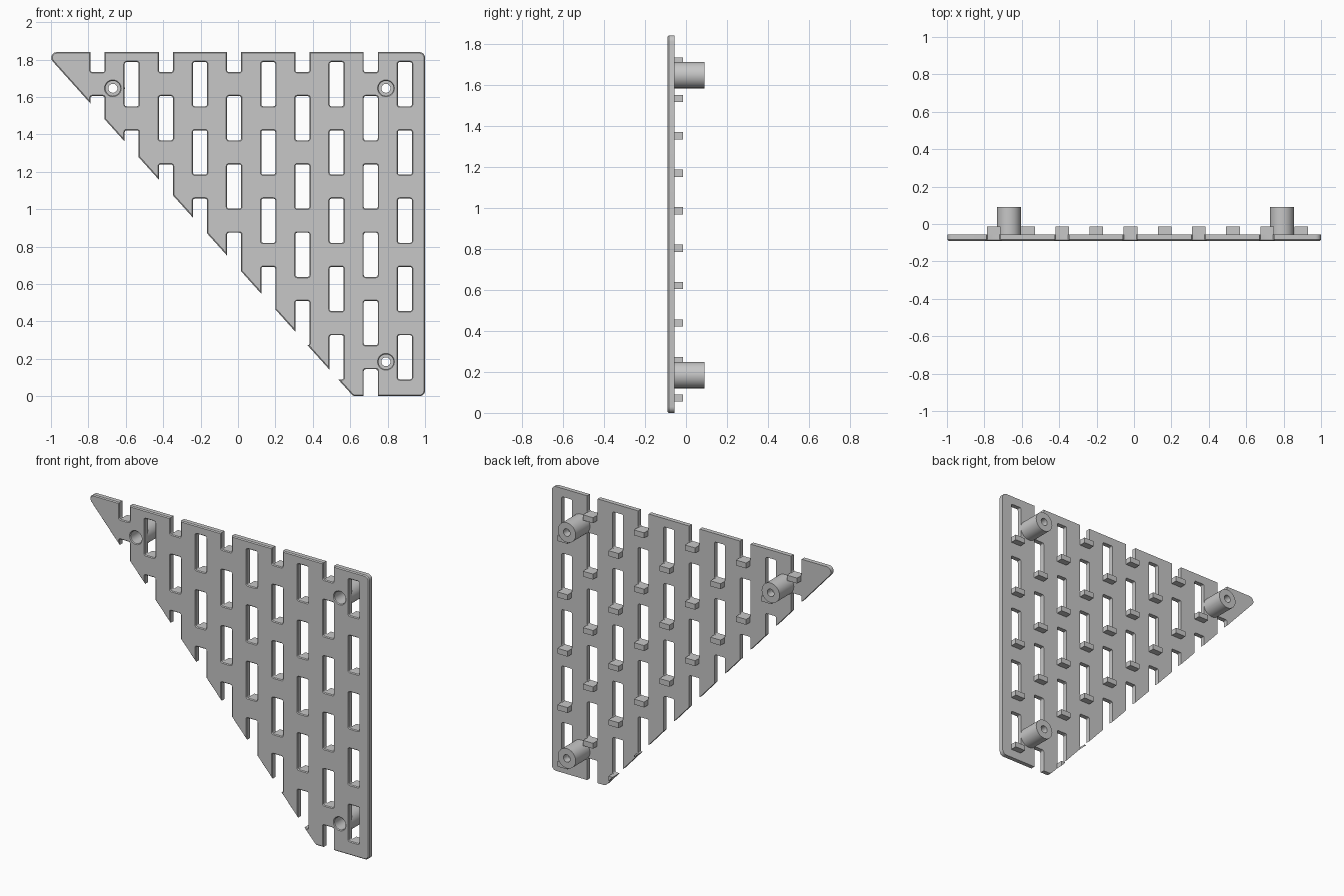
import bpy, bmesh, math
from mathutils import Vector

if "Cube" in bpy.data.objects:
    bpy.data.objects.remove(bpy.data.objects["Cube"])

FRONT, BACK, PEG_END, BOSS_END = -0.09, -0.056, -0.014, 0.09
TOP = 1.84
PITCH, SLOT_H, SLOT_W = 0.365, 0.236, 0.075
OUTLINE = [(1.0, 0.0), (1.0, TOP), (-1.036, TOP), (0.616, 0.0)]
BOSSES = [(-0.669, 1.646), (0.791, 1.646), (0.791, 0.184)]

grey = bpy.data.materials.new("light grey plastic")
grey.diffuse_color = (0.57, 0.57, 0.57, 1)
grey.use_nodes = True
grey.node_tree.nodes["Principled BSDF"].inputs["Base Color"].default_value = grey.diffuse_color


def rounded(points, r, inset=0.0, steps=5):
    """Counter-clockwise (x, z) polygon with round corners, shrunk by inset."""
    pts = [Vector(p) for p in points]
    loop = []
    for i, p in enumerate(pts):
        a = (p - pts[i - 1]).normalized()
        b = (pts[(i + 1) % len(pts)] - p).normalized()
        turn = math.atan2(a.x * b.y - a.y * b.x, a.dot(b))
        bis = (b - a).normalized()
        centre = p + bis * (r / math.sin((math.pi - turn) / 2))
        start = math.atan2(-a.x, a.y)
        for k in range(steps + 1):
            t = start + turn * k / steps
            loop.append(centre + Vector((math.cos(t), math.sin(t))) * (r - inset))
    return loop


def rect(x, z0, z1, w):
    return [(x - w / 2, z0), (x + w / 2, z0), (x + w / 2, z1), (x - w / 2, z1)]


def circle(x, z, r, n=32):
    return [(x + r * math.cos(2 * math.pi * k / n),
             z + r * math.sin(2 * math.pi * k / n)) for k in range(n)]


def skin(bm, rings, closed=False):
    """Join (y, loop) rings into a capped solid, or a closed tube."""
    rows = [[bm.verts.new((p[0], y, p[1])) for p in loop] for y, loop in rings]
    n = len(rows[0])
    pairs = list(zip(rows, rows[1:])) + ([(rows[-1], rows[0])] if closed else [])
    for lo, hi in pairs:
        for i in range(n):
            j = (i + 1) % n
            bm.faces.new((lo[i], lo[j], hi[j], hi[i]))
    if not closed:
        bm.faces.new(rows[0])
        bm.faces.new(rows[-1])


def make(name, bm):
    bmesh.ops.recalc_face_normals(bm, faces=bm.faces)
    mesh = bpy.data.meshes.new(name)
    bm.to_mesh(mesh)
    bm.free()
    mesh.materials.append(grey)
    ob = bpy.data.objects.new(name, mesh)
    bpy.context.collection.objects.link(ob)
    return ob


def smooth(ob):
    bpy.ops.object.select_all(action='DESELECT')
    ob.select_set(True)
    bpy.context.view_layer.objects.active = ob
    bpy.ops.object.shade_smooth_by_angle(angle=math.radians(30))


# Staggered slot grid: column centre and slot bottom
slots = []
for col in range(10):
    x = -0.751 + 0.1826 * col
    first = 1.55 if col % 2 else 1.733
    slots += [(x, first - PITCH * row) for row in range(6)]

# Triangular plate with chamfered front rim
bm = bmesh.new()
c = 0.006
skin(bm, [(FRONT, rounded(OUTLINE, 0.03, c)), (FRONT + c, rounded(OUTLINE, 0.03)),
          (BACK, rounded(OUTLINE, 0.03))])
plate = make("slotted_plate", bm)

# Cutter: chamfered slots and screw holes
bm = bmesh.new()
f = 0.005
for x, z in slots:
    box = rect(x, z, z + SLOT_H, SLOT_W)
    skin(bm, [(FRONT - f, rounded(box, 0.009, -2 * f, 3)),
              (FRONT + f, rounded(box, 0.009, 0, 3)),
              (BACK + 0.02, rounded(box, 0.009, 0, 3))])
for x, z in BOSSES:
    skin(bm, [(FRONT - f, circle(x, z, 0.04 + 2 * f)), (FRONT + f, circle(x, z, 0.04)),
              (BACK + 0.02, circle(x, z, 0.04))])
cutter = make("plate_cutter", bm)
cutter.hide_render = True
mod = plate.modifiers.new("slots", 'BOOLEAN')
mod.operation, mod.solver, mod.object = 'DIFFERENCE', 'EXACT', cutter
deps = bpy.context.evaluated_depsgraph_get()
plate.data = bpy.data.meshes.new_from_object(plate.evaluated_get(deps))
plate.modifiers.clear()
bpy.data.objects.remove(cutter)
smooth(plate)

# Pegs under each slot, trimmed along the sloping edge
bm = bmesh.new()
for x, z in slots:
    if z > 0:
        box = rect(x + 0.002, z - 0.035, z, 0.073)
        skin(bm, [(BACK - 0.005, box), (PEG_END, box)])
a, b = Vector((-1.036, 0, TOP)), Vector((0.616, 0, 0))
bmesh.ops.bisect_plane(bm, geom=bm.verts[:] + bm.edges[:] + bm.faces[:],
                       plane_co=a, plane_no=Vector((a.z - b.z, 0, b.x - a.x)),
                       clear_inner=True)
bmesh.ops.holes_fill(bm, edges=[e for e in bm.edges if e.is_boundary])
make("hook_pegs", bm)

# Tubular screw bosses with a stepped bore
for i, (x, z) in enumerate(BOSSES):
    bm = bmesh.new()
    profile = [(BACK, 0.064), (BOSS_END, 0.064), (BOSS_END, 0.024),
               (0.04, 0.024), (0.04, 0.04), (BACK, 0.04)]
    skin(bm, [(y, circle(x, z, r)) for y, r in profile], closed=True)
    smooth(make(f"screw_boss_{i + 1}", bm))
